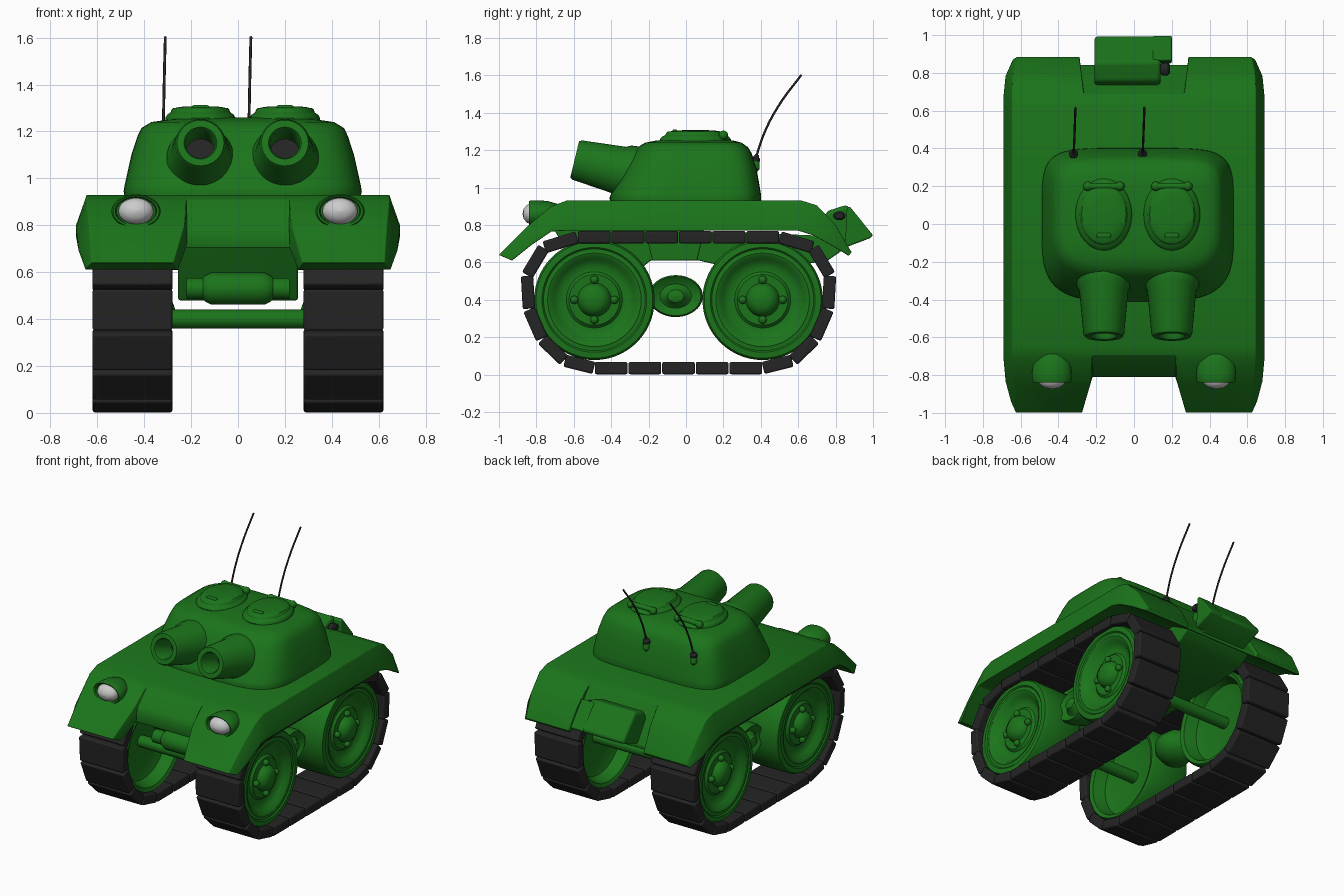
import bpy, bmesh, math
from mathutils import Matrix, Vector

if "Cube" in bpy.data.objects:
    bpy.data.objects.remove(bpy.data.objects["Cube"])


def material(name, rgb):
    m = bpy.data.materials.new(name)
    m.diffuse_color = (*rgb, 1)
    m.use_nodes = True
    m.node_tree.nodes["Principled BSDF"].inputs["Base Color"].default_value = m.diffuse_color
    return m


GREEN = material("green_paint", (0.011, 0.175, 0.011))
BLACK = material("black_rubber", (0.018, 0.018, 0.019))
LENS = material("lens_white", (0.62, 0.62, 0.62))


def finish(name, bm, mat=GREEN, bevel=0.0, mirror=False, cutters=(), angle=35):
    bmesh.ops.recalc_face_normals(bm, faces=bm.faces)
    me = bpy.data.meshes.new(name)
    bm.to_mesh(me)
    bm.free()
    me.materials.append(mat)
    ob = bpy.data.objects.new(name, me)
    bpy.context.collection.objects.link(ob)
    bpy.ops.object.select_all(action='DESELECT')
    ob.select_set(True)
    bpy.context.view_layer.objects.active = ob
    bpy.ops.object.shade_smooth_by_angle(angle=math.radians(angle))
    for c in cutters:
        mod = ob.modifiers.new("cut", 'BOOLEAN')
        mod.object, mod.operation, mod.solver = c, 'DIFFERENCE', 'EXACT'
    if bevel:
        mod = ob.modifiers.new("bevel", 'BEVEL')
        mod.width, mod.segments, mod.limit_method = bevel, 3, 'ANGLE'
    if mirror:
        ob.modifiers.new("mirror", 'MIRROR')
    return ob


def loft(rings, bm=None):
    bm = bm or bmesh.new()
    rows = [[bm.verts.new(p) for p in r] for r in rings]
    n = len(rows[0])
    for a, b in zip(rows, rows[1:]):
        for i in range(n):
            j = (i + 1) % n
            bm.faces.new((a[i], a[j], b[j], b[i]))
    bm.faces.new(rows[0])
    bm.faces.new(rows[-1])
    return bm


def prism_x(profile, x0, x1, bm=None):
    return loft([[(x, y, z) for y, z in profile] for x in (x0, x1)], bm)


def lathe(profile, origin, axis, segs=40, sx=1.0, sy=1.0, bm=None):
    """Revolve (radius, height) points about an axis; sx, sy squash the circle."""
    axis = Vector(axis).normalized()
    u = Vector((0, 0, 1)) if abs(axis.z) < 0.9 else Vector((0, 1, 0))
    v = (u - axis * u.dot(axis)).normalized()
    w = v.cross(axis)
    ang = [2 * math.pi * i / segs for i in range(segs)]
    return loft([[Vector(origin) + axis * t + w * (math.cos(a) * max(r, .001) * sx)
                  + v * (math.sin(a) * max(r, .001) * sy) for a in ang]
                 for r, t in profile], bm)


def rod(r, p, q, segs=24, bm=None):
    d = Vector(q) - Vector(p)
    return lathe([(r, 0), (r, d.length)], p, d, segs, bm=bm)


# Cutters for front and rear recesses between the fenders: points are (half width, y, z)
def notch(name, pts):
    c = finish(name, loft([[(s * w, y, z) for w, y, z in pts] for s in (-1, 1)]))
    c.hide_render = True
    c.hide_set(True)
    return c


cut_f = notch("front_notch_cutter", [(.22, -.685, .92), (.22, -.79, .815), (.22, -.81, .78), (.22, -.81, .4),
                                     (.29, -1.05, .4), (.29, -1.05, .92)])
cut_r = notch("rear_notch_cutter", [(.265, .685, .912), (.285, .842, .675), (.285, .842, .4),
                                    (.30, 1.05, .4), (.30, 1.05, .912)])

# Upper hull with fenders: top y,z / bottom y,z / half widths top, bottom
stations = [(-1.00, .64, -.93, .61, .625, .65), (-.84, .80, -.83, .69, .635, .68),
            (-.72, .90, -.72, .765, .645, .69), (-.64, .93, -.65, .77, .645, .69),
            (.62, .93, .60, .77, .645, .69), (.70, .905, .68, .745, .645, .69),
            (.80, .80, .78, .69, .64, .68), (.885, .655, .87, .635, .62, .64)]
rings = []
for yt, zt, yb, zb, wt, wb in stations:
    ym, zm = yb + (yt - yb) * .2, zb + (zt - zb) * .2
    rings.append([(-wb, yb, zb), (-wb, ym, zm), (-wt, yt, zt),
                  (wt, yt, zt), (wb, ym, zm), (wb, yb, zb)])
finish("upper_hull", loft(rings), bevel=0.015, cutters=(cut_f, cut_r))

# Lower hull
finish("lower_hull", prism_x([(-.70, .80), (-.70, .765), (-.52, .48), (-.34, .48), (-.19, .61),
                              (.07, .61), (.2, .58), (.5, .58), (.75, .605), (.83, .66),
                              (.80, .74)], -.255, .255), bevel=0.008)
finish("hull_side_bracket", prism_x([(-.22, .78), (-.18, .61), (.06, .61), (.10, .78)], .2, .30),
       bevel=0.008, mirror=True)
# Gearbox across the nose
half = [(.045, .22), (.045, .15), (.055, .14), (.068, .115), (.068, .08)]
finish("gearbox", lathe([(r, -t) for r, t in half] + half[::-1], (0, -.60, .53), (1, 0, 0)))
# Axles
for label, y in (("front", -.49), ("rear", .41)):
    finish(label + "_axle", rod(.04, (-.45, y, .4), (.45, y, .4)))

# Road wheels, dished on the inside, with hubs and bolts
wheel = [(0, .41), (.2, .41), (.26, .39), (.285, .31), (.31, .30), (.322, .32), (.322, .57),
         (.312, .587), (.28, .59), (.272, .582), (.258, .582), (.25, .585), (.235, .58),
         (.215, .555), (.18, .535), (.15, .535), (.135, .55), (.09, .55), (.085, .565),
         (.07, .592), (.04, .607), (0, .61)]
for label, y in (("front", -.49), ("rear", .41)):
    finish(label + "_wheel", lathe(wheel, (0, y, .40), (1, 0, 0), 56), mirror=True)
    bm = bmesh.new()
    for k in range(4):
        a = k * math.pi / 2
        bmesh.ops.create_uvsphere(bm, u_segments=14, v_segments=8, radius=.022,
                                  matrix=Matrix.Translation((.56, y + .107 * math.cos(a),
                                                             .40 + .107 * math.sin(a))))
    finish(label + "_wheel_bolts", bm, mirror=True)

# Oval suspension boss between the wheels
boss = [(0, .26), (.5, .28), (.85, .33), (1, .40), (1, .44), (.93, .465), (.75, .45),
        (.58, .44), (.48, .45), (.3, .485), (0, .495)]
finish("suspension_boss", lathe(boss, (0, -.055, .42), (1, 0, 0), 40, .145, .112), mirror=True)

# Track links along a loop symmetric about y = -0.04
bend = [(-.49, .035), (-.65, .075), (-.77, .19), (-.84, .35), (-.85, .53), (-.76, .68), (-.58, .735)]
loop = bend + [(-.58 + .18 * i, .735) for i in range(1, 6)]
loop += [(-.08 - y, z) for y, z in reversed(bend)]
loop += [(.41 - .18 * i, .035) for i in range(1, 5)]
bm = bmesh.new()
for (ya, za), (yb, zb) in zip(loop, loop[1:] + loop[:1]):
    a, b = Vector((ya, za)), Vector((yb, zb))
    d = (b - a).normalized()
    n = Vector((-d.y, d.x)) * .033
    e = (b - a) * .015
    prism_x([a + e - n, b - e - n, b - e + n, a + e + n], .28, .62, bm)
finish("track_links", bm, BLACK, bevel=0.01, mirror=True)

# Turret body, a little right of centre
CX = .02
rings = []
for z, hx, yf, yr in [(.90, .50, -.40, .395), (.945, .508, -.41, .402), (.97, .504, -.40, .40),
                      (1.10, .475, -.335, .378), (1.18, .449, -.285, .353), (1.215, .432, -.26, .333),
                      (1.24, .39, -.22, .298), (1.252, .31, -.16, .25), (1.26, .18, -.05, .17)]:
    ring = []
    for i in range(64):
        a = 2 * math.pi * (i + .5) / 64
        c, s = math.cos(a), math.sin(a)
        p = 2 / (5.5 if s > 0 else 3.8)
        ym, hy = (yf + yr) / 2, (yr - yf) / 2
        ring.append((CX + hx * math.copysign(abs(c) ** p, c), ym + hy * math.copysign(abs(s) ** p, s), z))
    rings.append(ring)
finish("turret", loft(rings), angle=50)

barrel = [(0, 0), (.148, 0), (.148, .07), (.143, .11), (.13, .135), (.108, .372), (.1, .386),
          (.07, .386), (.063, .375), (.063, .2), (0, .2)]
for side, s in (("left", -1), ("right", 1)):
    x = CX + s * .18
    # Gun barrel with open bore
    aim = Vector((0, -.972, .235))
    finish(side + "_barrel", lathe(barrel, (x, -.22, 1.06), aim, 40))
    finish(side + "_bore_floor", lathe([(.062, .19), (.062, .205)], (x, -.22, 1.06), aim, 32), BLACK)
    # Oval hatch, lid, handle and hinge
    finish(side + "_hatch", lathe([(1, -.03), (1, .005), (.95, .018), (.85, .028), (.82, .04),
                                   (.78, .046), (.5, .053), (0, .056)],
                                  (x, .05, 1.253), (0, 0, 1), 48, .15, .19))
    bm = bmesh.new()
    bmesh.ops.create_cube(bm, size=1, matrix=Matrix.Translation((x, -.06, 1.302))
                          @ Matrix.Diagonal((.075, .025, .02, 1)))
    finish(side + "_hatch_handle", bm, bevel=.008)
    bm = rod(.018, (x - .085, .20, 1.285), (x + .085, .20, 1.285), 16)
    for e in (-.085, .085):
        bmesh.ops.create_uvsphere(bm, u_segments=16, v_segments=10, radius=.025,
                                  matrix=Matrix.Translation((x + e, .20, 1.28)))
    finish(side + "_hatch_hinge", bm)

    # Whip antenna on a small bracket
    ax = -.32 if s < 0 else .045
    finish(side + "_antenna_mount", lathe([(.01, -.03), (.022, -.015), (.022, .02), (.015, .03)],
                                          (ax, .372, 1.115), (0, 0, 1), 16))
    finish(side + "_antenna_socket", lathe([(.024, 0), (.024, .015), (.015, .022), (.01, .035)],
                                           (ax, .37, 1.143), (0, .3, 1), 16), BLACK)
    cu = bpy.data.curves.new(side + "_antenna", 'CURVE')
    cu.dimensions, cu.bevel_depth, cu.bevel_resolution, cu.use_fill_caps = '3D', .006, 2, True
    sp = cu.splines.new('BEZIER')
    pts = [(ax, .37, 1.15), (ax + .003, .422, 1.30), (ax + .006, .5, 1.445), (ax + .01, .617, 1.603)]
    sp.bezier_points.add(3)
    for bp, co in zip(sp.bezier_points, pts):
        bp.co, bp.handle_left_type, bp.handle_right_type = co, 'AUTO', 'AUTO'
    cu.materials.append(BLACK)
    bpy.context.collection.objects.link(bpy.data.objects.new(side + "_antenna", cu))

# Headlights: bullet housing and pale lens
finish("headlight_housing", lathe([(0, -.16), (.4, -.15), (.75, -.12), (.95, -.07), (1, -.02), (1, .02),
                                   (.94, .03), (.84, .025), (.8, 0), (0, 0)],
                                  (.435, -.81, .86), (0, -1, 0), 36, .105, .072), mirror=True)
finish("headlight_lens", lathe([(.84, 0), (.82, .02), (.7, .04), (.4, .058), (0, .064)],
                               (.435, -.81, .86), (0, -1, 0), 36, .09, .068), LENS, mirror=True)

# Rear stowage box, side catch and knob
box = [(.73, .82), (.755, .875), (.86, .908), (1.0, .745), (.985, .73), (.80, .66)]
finish("rear_box", prism_x(box, -.21, .14), bevel=.022)
finish("rear_box_side", prism_x([(.86, .89), (.875, .90), (1.0, .745), (.985, .73), (.85, .68)], .10, .2),
       bevel=.02)
finish("rear_knob", lathe([(.018, 0), (.024, .01), (.024, .04), (.016, .05)],
                          (.14, .82, .85), (1, 0, 0), 20, 1.4, 1), BLACK)
